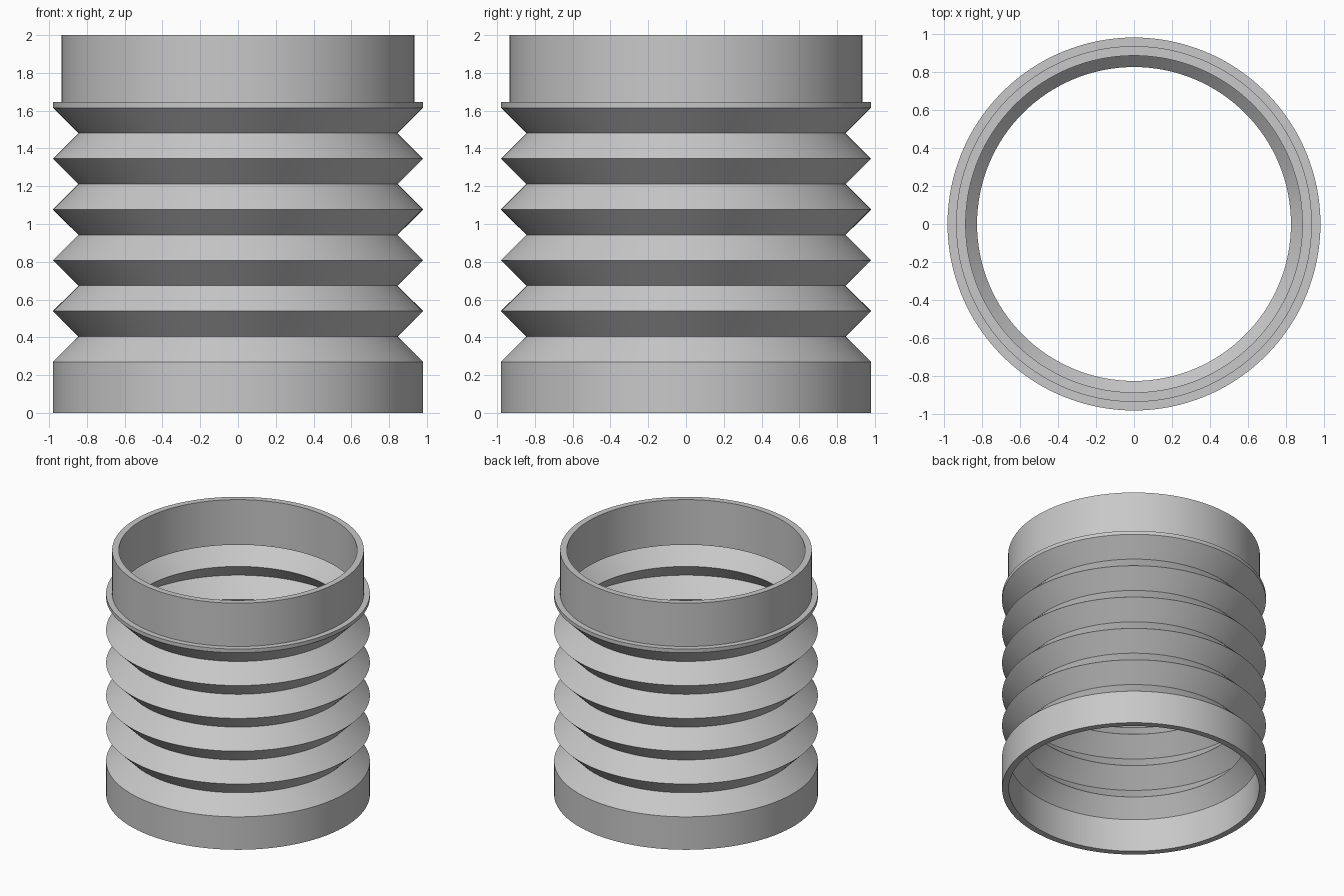
import bpy
import bmesh
import math

SEGMENTS = 128
PITCH = 0.269          # height of one bellows fold
FOLDS = 5
BASE_TOP = 0.27        # top of the lower cuff
RIM = BASE_TOP + FOLDS * PITCH

cube = bpy.data.objects.get("Cube")
if cube:
    bpy.data.objects.remove(cube)

grey = bpy.data.materials.new("neutral grey")
grey.use_nodes = True
colour = (0.58, 0.58, 0.58, 1)
grey.diffuse_color = colour
grey.node_tree.nodes["Principled BSDF"].inputs["Base Color"].default_value = colour


def zigzag(peak, valley):
    """Bellows outline from the lower cuff to the rim, as (radius, height)."""
    return [(valley if i % 2 else peak, BASE_TOP + i * PITCH / 2)
            for i in range(2 * FOLDS + 1)]


def lathe(name, profile):
    """Revolve a closed (radius, height) profile around z."""
    bm = bmesh.new()
    rings = []
    for r, z in profile:
        rings.append([bm.verts.new((r * math.cos(a), r * math.sin(a), z))
                      for a in (math.tau * i / SEGMENTS for i in range(SEGMENTS))])
    for k, low in enumerate(rings):
        high = rings[(k + 1) % len(rings)]
        for i in range(SEGMENTS):
            j = (i + 1) % SEGMENTS
            bm.faces.new((low[i], low[j], high[j], high[i]))
    bmesh.ops.recalc_face_normals(bm, faces=bm.faces)
    mesh = bpy.data.meshes.new(name)
    bm.to_mesh(mesh)
    bm.free()
    mesh.materials.append(grey)
    obj = bpy.data.objects.new(name, mesh)
    bpy.context.collection.objects.link(obj)
    bpy.ops.object.select_all(action='DESELECT')
    obj.select_set(True)
    bpy.context.view_layer.objects.active = obj
    bpy.ops.object.shade_smooth_by_angle(angle=math.radians(30))
    return obj


# Outside: lower cuff, folds, flange and upper collar
outside = [(0.98, 0)] + zigzag(0.98, 0.845)
outside += [(0.98, 1.645), (0.935, 1.645), (0.935, 2)]

# Inside: thin-walled folds between the collar and the cuff
inside = [(0.93, 0), (0.93, BASE_TOP)] + zigzag(0.96, 0.825)[1:]
inside += [(0.96, RIM + 0.015), (0.885, RIM + 0.015), (0.885, 2)]

lathe("bellows_sleeve", outside + inside[::-1])
